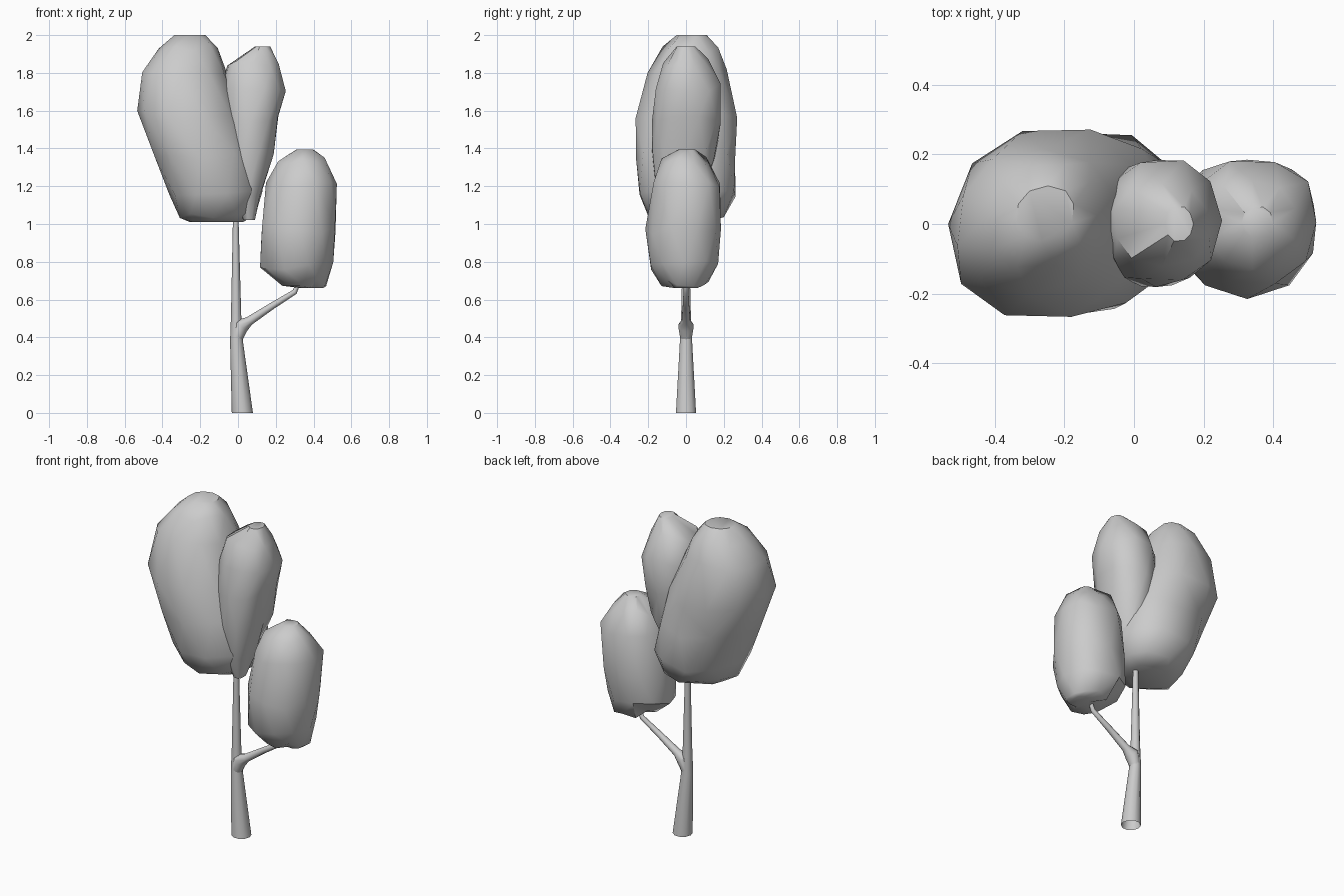
import bpy, bmesh, math, random
from mathutils import Vector

if "Cube" in bpy.data.objects:
    bpy.data.objects.remove(bpy.data.objects["Cube"])


def finish(name, bm, angle):
    bmesh.ops.recalc_face_normals(bm, faces=bm.faces)
    me = bpy.data.meshes.new(name)
    bm.to_mesh(me)
    bm.free()
    ob = bpy.data.objects.new(name, me)
    bpy.context.collection.objects.link(ob)
    bpy.ops.object.select_all(action='DESELECT')
    ob.select_set(True)
    bpy.context.view_layer.objects.active = ob
    bpy.ops.object.shade_smooth_by_angle(angle=math.radians(angle))
    return ob


def skin(bm, rings, caps):
    n = len(rings[0])
    for a, b in zip(rings, rings[1:]):
        for i in range(n):
            j = (i + 1) % n
            bm.faces.new((a[i], a[j], b[j], b[i]))
    for r in caps:
        bm.faces.new(r)


def boxy(v, p):
    return math.copysign(abs(v) ** p, v)


def foliage(name, rows, seed, sides=10, jit=0.02, shear=0.0, power=0.9):
    """Loft of uneven rings; each row is z, x min, x max, y min, y max."""
    rnd = random.Random(seed)
    bm = bmesh.new()
    rings = []
    for k, (z, x0, x1, y0, y1) in enumerate(rows):
        ring = []
        inner = 0 < k < len(rows) - 1
        for i in range(sides):
            t = 2 * math.pi * (i + 0.5 * (k % 2)) / sides
            s = 1.0 + rnd.uniform(-2 * jit, jit)
            y = (y1 - y0) / 2 * boxy(math.sin(t), power) * s
            x = (x0 + x1) / 2 + (x1 - x0) / 2 * boxy(math.cos(t), power) * s + shear * y
            dz = rnd.uniform(-jit, jit) if inner else 0
            ring.append(bm.verts.new((x, (y0 + y1) / 2 + y, z + dz)))
        rings.append(ring)
    skin(bm, rings, (rings[0], rings[-1]))
    bmesh.ops.triangulate(bm, faces=[f for f in bm.faces if len(f.verts) == 4])
    return finish(name, bm, 40)


def limb(name, path, sides=10):
    """Tapered tube; each point is x, z, radius, tilt of the ring from horizontal."""
    bm = bmesh.new()
    rings = []
    for x, z, r, tilt in path:
        u = Vector((math.cos(tilt), 0, -math.sin(tilt)))
        rings.append([bm.verts.new(Vector((x, 0, z))
                      + u * r * math.cos(2 * math.pi * i / sides)
                      + Vector((0, r * math.sin(2 * math.pi * i / sides), 0)))
                      for i in range(sides)])
    skin(bm, rings, ())
    return finish(name, bm, 40)


# Trunk, open at the base
limb("trunk", [(0.023, 0, 0.056, 0), (-0.008, 0.38, 0.034, 0),
               (-0.01, 0.52, 0.027, 0), (-0.012, 1.02, 0.015, 0),
               (-0.03, 1.3, 0.012, 0)])

# Side branch with a flared collar
limb("branch", [(-0.008, 0.39, 0.031, 0.2), (0.016, 0.46, 0.042, 0.75),
                (0.06, 0.487, 0.024, 0.95), (0.18, 0.566, 0.018, 1.0),
                (0.30, 0.64, 0.014, 0.8), (0.32, 0.69, 0.012, 0.15),
                (0.325, 0.8, 0.01, 0)])

# Large upper crown, leaning left
foliage("large_crown", [
    (1.01, -0.26, 0.03, -0.12, 0.11),
    (1.05, -0.31, 0.09, -0.20, 0.20),
    (1.16, -0.36, 0.13, -0.26, 0.27),
    (1.36, -0.44, 0.10, -0.27, 0.26),
    (1.58, -0.53, 0.03, -0.28, 0.28),
    (1.80, -0.51, -0.05, -0.20, 0.22),
    (1.93, -0.42, -0.11, -0.13, 0.18),
    (2.00, -0.34, -0.17, -0.05, 0.11)], 3, shear=0.1)

# Smaller upper crown on the right
foliage("small_crown", [
    (1.02, 0.03, 0.09, -0.11, -0.03),
    (1.14, -0.03, 0.12, -0.16, 0.08),
    (1.36, -0.06, 0.19, -0.19, 0.16),
    (1.55, -0.09, 0.22, -0.19, 0.19),
    (1.72, -0.09, 0.25, -0.17, 0.19),
    (1.86, -0.06, 0.22, -0.12, 0.12),
    (1.94, 0.09, 0.17, -0.05, 0.05)], 8, jit=0.025, power=0.85)

# Low crown carried by the side branch
foliage("low_crown", [
    (0.66, 0.34, 0.45, -0.06, 0.06),
    (0.69, 0.23, 0.47, -0.13, 0.12),
    (0.78, 0.12, 0.50, -0.20, 0.18),
    (0.97, 0.12, 0.53, -0.22, 0.19),
    (1.20, 0.15, 0.53, -0.18, 0.19),
    (1.33, 0.21, 0.47, -0.13, 0.13),
    (1.395, 0.31, 0.40, -0.04, 0.05)], 5, jit=0.025)
